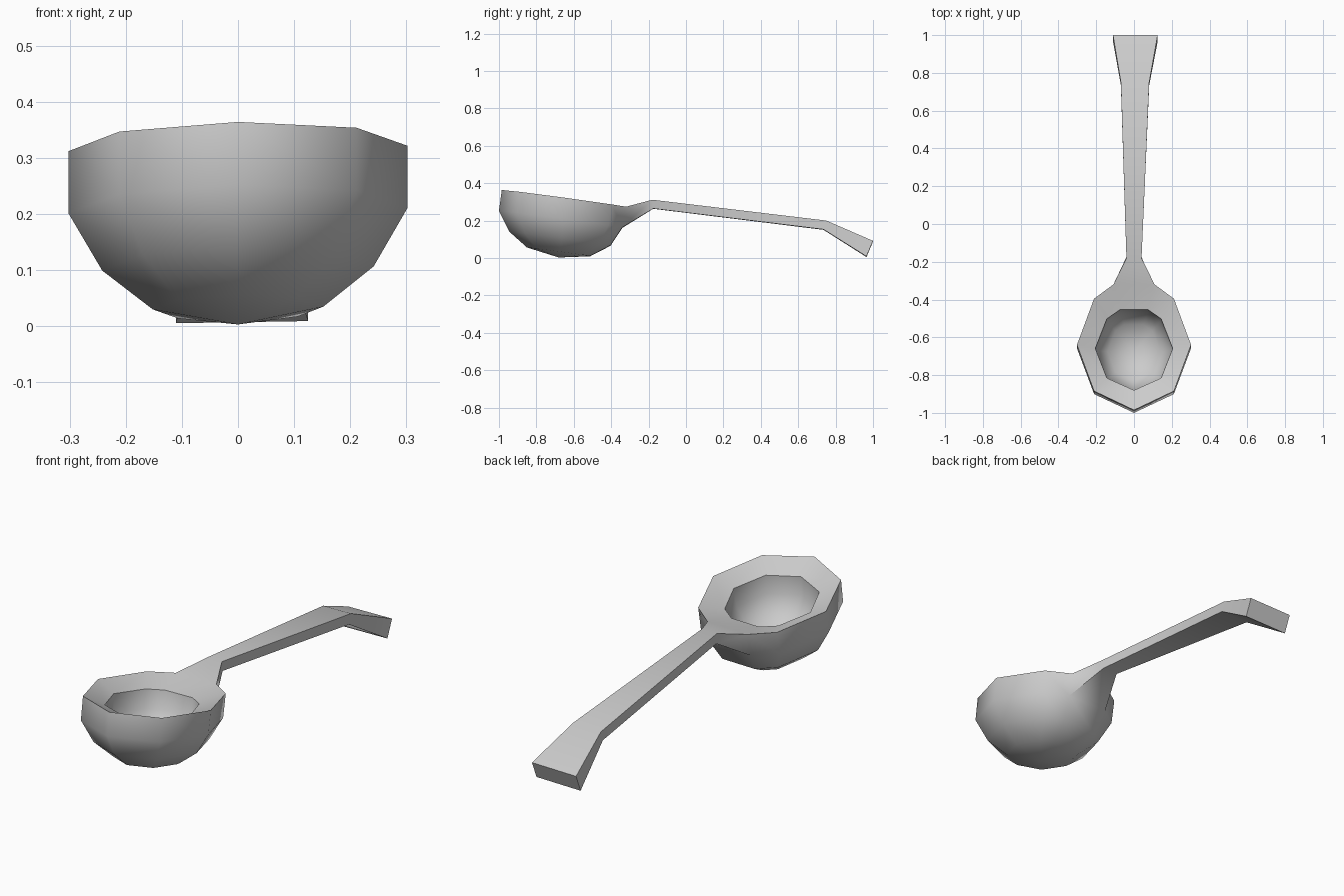
import bpy
import bmesh
import math

cube = bpy.data.objects.get("Cube")
if cube:
    bpy.data.objects.remove(cube, do_unlink=True)

GREY = (0.6, 0.6, 0.6, 1.0)
metal = bpy.data.materials.new("grey_metal")
metal.use_nodes = True
metal.diffuse_color = GREY
metal.node_tree.nodes["Principled BSDF"].inputs["Base Color"].default_value = GREY

TILT = -0.137
# Half outline of the bowl, front to back; the back end is a short flat edge
half = [(0.7, -0.7), (1.0, 0.03), (0.7, 0.76), (0.36, 0.985)]
outline = [(0, -1)] + half + [(-x, y) for x, y in reversed(half)]
BACK = len(half)

bm = bmesh.new()


def ring(cy, rx, ry, z):
    """One tilted ring of the bowl."""
    return [bm.verts.new((x * rx, cy + y * ry, z + TILT * y * ry)) for x, y in outline]


def bridge(a, b, skip=None):
    n = len(a)
    for i in range(n):
        if i != skip:
            j = (i + 1) % n
            bm.faces.new((a[i], a[j], b[j], b[i]))


def cap(a, y, z):
    pole = bm.verts.new((0, y, z))
    for i in range(len(a)):
        bm.faces.new((a[i], a[(i + 1) % len(a)], pole))


# Outer bowl: the back face of the top band stays open for the neck
rim = ring(-0.65, 0.302, 0.335, 0.318)
belly = ring(-0.668, 0.302, 0.332, 0.207)
bridge(rim, belly, skip=BACK)
previous = belly
for values in [(-0.672, 0.242, 0.273, 0.104), (-0.68, 0.152, 0.17, 0.033)]:
    current = ring(*values)
    bridge(previous, current)
    previous = current
cap(previous, -0.68, 0.003)

# Inner bowl: sloping lip, steep wall, rounded floor
previous = rim
for values in [(-0.665, 0.205, 0.215, 0.278), (-0.675, 0.198, 0.208, 0.19),
               (-0.68, 0.14, 0.15, 0.1)]:
    current = ring(*values)
    bridge(previous, current)
    previous = current
cap(previous, -0.68, 0.065)

# Neck and handle: sections of half width, top (y, z) and bottom (y, z)
section = [rim[BACK], rim[BACK + 1], belly[BACK + 1], belly[BACK]]
for w, top, bottom in [(0.04, (-0.18, 0.311), (-0.175, 0.264)),
                       (0.075, (0.75, 0.199), (0.735, 0.152)),
                       (0.118, (1.0, 0.09), (0.965, 0.007))]:
    drift = 0.006 * (top[0] + 0.18)
    nxt = [bm.verts.new((s * w + drift, *p))
           for s, p in ((1, top), (-1, top), (-1, bottom), (1, bottom))]
    bridge(section, nxt)
    section = nxt
bm.faces.new(section)

# Slight sideways roll of the whole piece
for v in bm.verts:
    v.co.z += 0.016 * v.co.x
bmesh.ops.recalc_face_normals(bm, faces=bm.faces)

mesh = bpy.data.meshes.new("ladle")
bm.to_mesh(mesh)
bm.free()
mesh.materials.append(metal)
ladle = bpy.data.objects.new("ladle", mesh)
bpy.context.collection.objects.link(ladle)
bpy.ops.object.select_all(action="DESELECT")
ladle.select_set(True)
bpy.context.view_layer.objects.active = ladle
bpy.ops.object.shade_smooth_by_angle(angle=math.radians(55))
